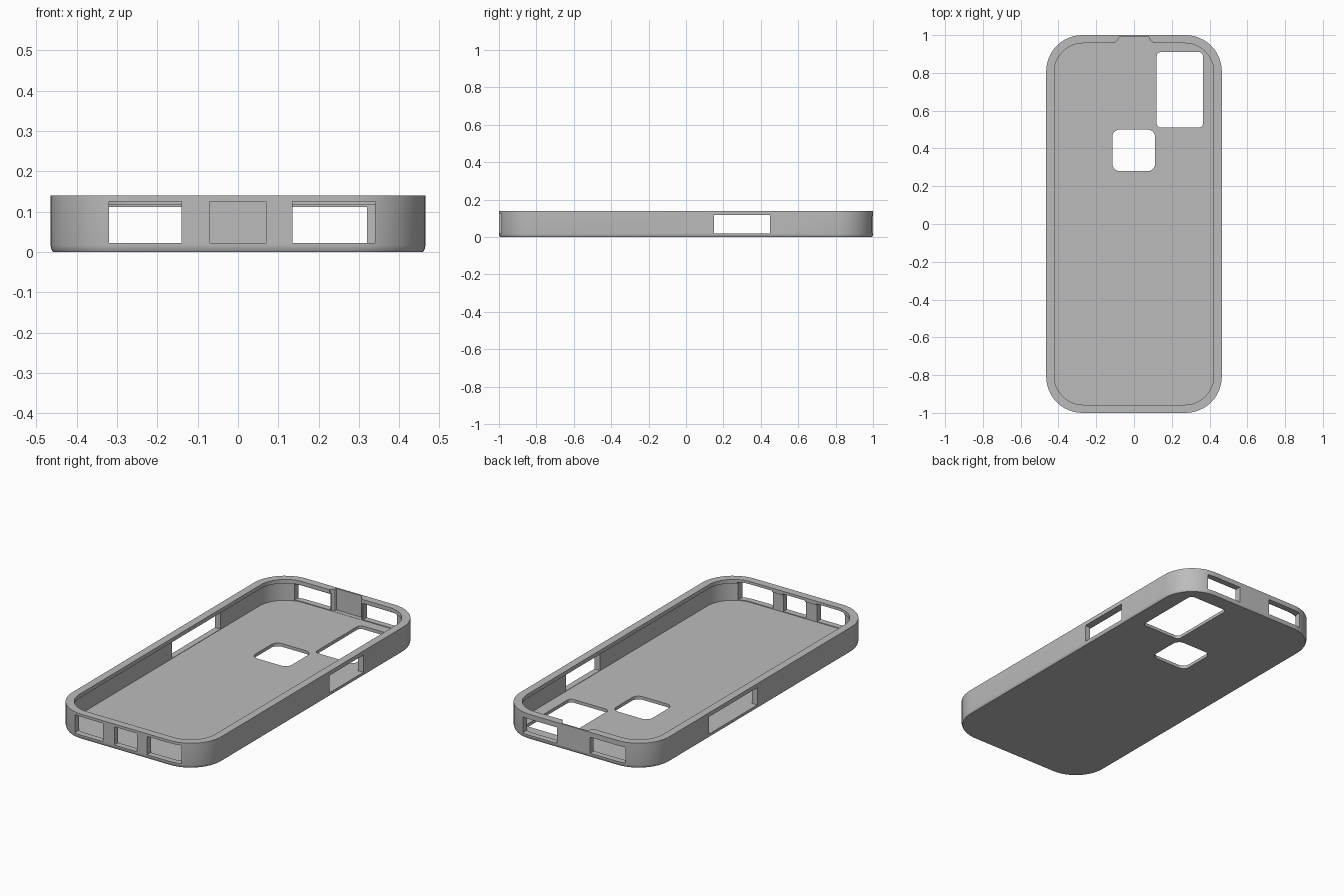
import bpy, bmesh, math

if "Cube" in bpy.data.objects:
    bpy.data.objects.remove(bpy.data.objects["Cube"], do_unlink=True)

grey = bpy.data.materials.new("soft grey")
grey.use_nodes = True
colour = (0.5, 0.5, 0.5, 1)
grey.diffuse_color = colour
grey.node_tree.nodes["Principled BSDF"].inputs["Base Color"].default_value = colour


def rounded(x0, x1, y0, y1, r, steps=12):
    """Counter-clockwise rounded rectangle outline."""
    corners = [(x1 - r, y1 - r), (x0 + r, y1 - r), (x0 + r, y0 + r), (x1 - r, y0 + r)]
    pts = []
    for q, (cx, cy) in enumerate(corners):
        for i in range(steps + 1):
            a = math.pi / 2 * (q + i / steps)
            pts.append((cx + r * math.cos(a), cy + r * math.sin(a)))
    return pts


def loft(name, layers):
    """Closed solid through stacked (outline, height) layers."""
    bm = bmesh.new()
    rings = [[bm.verts.new((x, y, z)) for x, y in pts] for pts, z in layers]
    for low, high in zip(rings, rings[1:]):
        n = len(low)
        for i in range(n):
            j = (i + 1) % n
            bm.faces.new((low[i], low[j], high[j], high[i]))
    bm.faces.new(rings[0][::-1])
    bm.faces.new(rings[-1])
    bmesh.ops.recalc_face_normals(bm, faces=bm.faces)
    mesh = bpy.data.meshes.new(name)
    bm.to_mesh(mesh)
    bm.free()
    mesh.materials.append(grey)
    ob = bpy.data.objects.new(name, mesh)
    bpy.context.collection.objects.link(ob)
    return ob


def box(name, x0, x1, y0, y1, z0, z1):
    pts = [(x0, y0), (x1, y0), (x1, y1), (x0, y1)]
    return loft(name, [(pts, z0), (pts, z1)])


def shell(inset, r):
    return rounded(-0.465 + inset, 0.465 - inset, -1 + inset, 1 - inset, r)


# Outer body with a slightly eased bottom edge
case = loft("phone_case", [(shell(0.006, 0.186), 0), (shell(0.002, 0.19), 0.006),
                           (shell(0, 0.192), 0.016), (shell(0, 0.192), 0.14)])

# Cavity, undercut a little below the rim lip
cutters = [
    loft("cavity_cutter", [(shell(0.034, 0.16), 0.018), (shell(0.034, 0.16), 0.118)]),
    loft("rim_cutter", [(shell(0.043, 0.152), 0.09), (shell(0.043, 0.152), 0.2)]),
]

# Recess in the middle of the back wall
notch = [(-0.1, 0.9), (0.1, 0.9), (0.1, 0.962), (0.085, 0.975),
         (0.08, 0.99), (-0.08, 0.99), (-0.085, 0.975), (-0.1, 0.962)]
cutters.append(loft("notch_cutter", [(notch, 0.019), (notch, 0.2)]))

# Openings in the floor
for name, outline in (("camera_cutter", rounded(0.12, 0.365, 0.51, 0.91, 0.022, 6)),
                      ("emblem_cutter", rounded(-0.115, 0.112, 0.28, 0.5, 0.04, 6))):
    cutters.append(loft(name, [(outline, -0.1), (outline, 0.06)]))

# Front port and speaker openings
for x0, x1 in ((-0.32, -0.14), (-0.07, 0.07), (0.135, 0.34)):
    cutters.append(box("port_cutter", x0, x1, -1.1, -0.85, 0.022, 0.125))

# Back wall openings
for s in (-1, 1):
    x0, x1 = sorted((s * 0.102, s * 0.32))
    cutters.append(box("back_cutter", x0, x1, 0.85, 1.1, 0.022, 0.112))

# Side button openings
cutters.append(box("right_button_cutter", -0.6, -0.38, 0.03, 0.46, 0.02, 0.117))
cutters.append(box("left_button_cutter", 0.38, 0.6, 0.15, 0.45, 0.02, 0.117))

bpy.ops.object.select_all(action="DESELECT")
bpy.context.view_layer.objects.active = case
case.select_set(True)
for cutter in cutters:
    cutter.hide_render = True
    mod = case.modifiers.new("cut", "BOOLEAN")
    mod.operation = "DIFFERENCE"
    mod.solver = "EXACT"
    mod.object = cutter
    bpy.ops.object.modifier_apply(modifier=mod.name)
for cutter in cutters:
    bpy.data.objects.remove(cutter, do_unlink=True)

bpy.ops.object.shade_smooth_by_angle(angle=math.radians(30))
